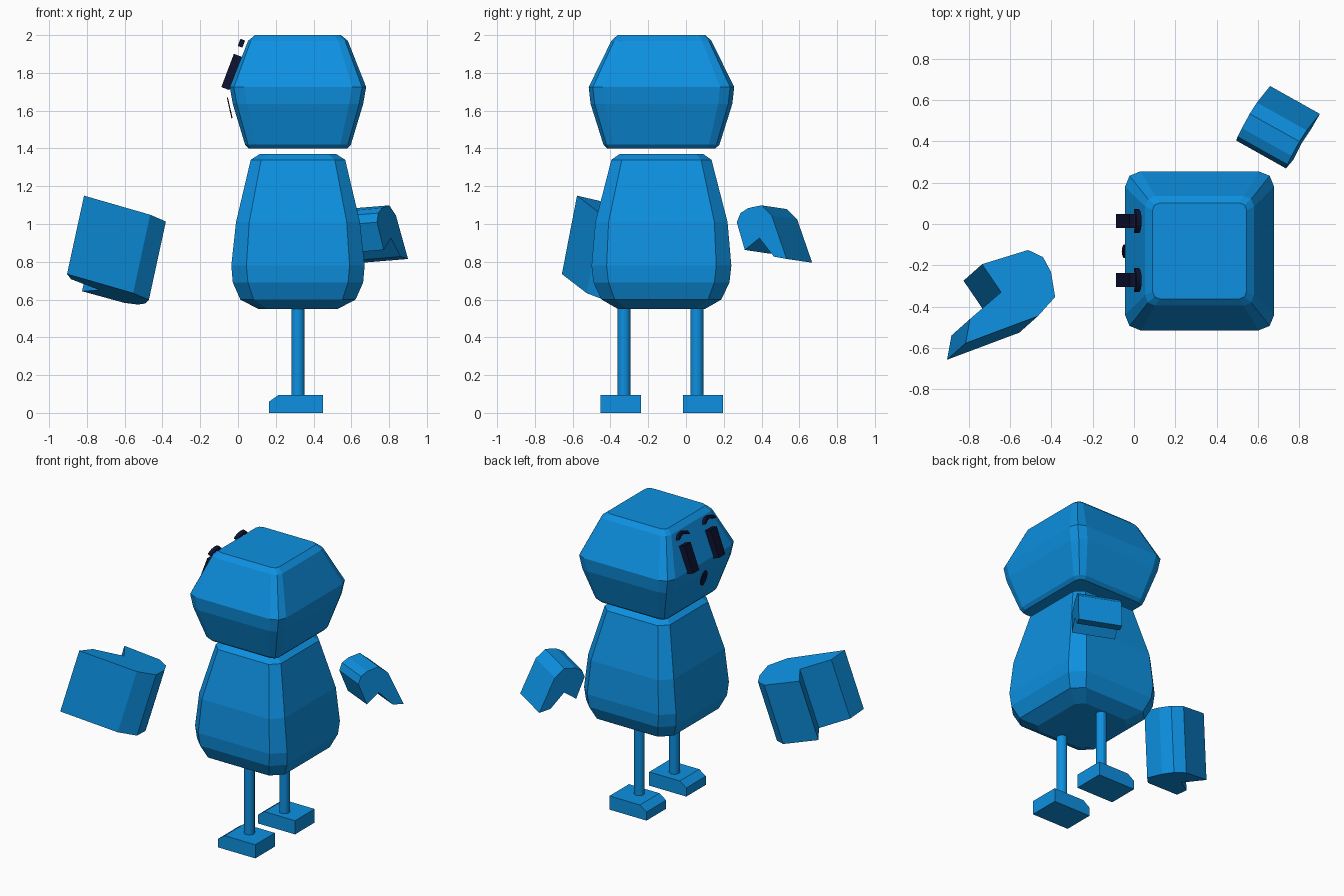
import bpy, bmesh, math
from mathutils import Vector

if "Cube" in bpy.data.objects:
    bpy.data.objects.remove(bpy.data.objects["Cube"])


def material(name, rgb):
    m = bpy.data.materials.new(name)
    m.diffuse_color = (*rgb, 1)
    m.use_nodes = True
    m.node_tree.nodes["Principled BSDF"].inputs["Base Color"].default_value = m.diffuse_color
    return m


BLUE = material("blue", (0.004, 0.28, 0.75))
DARK = material("dark_navy", (0.004, 0.006, 0.03))


def loft(name, rings, mat):
    """Skin a stack of equal-length point rings and cap both ends."""
    bm = bmesh.new()
    rows = [[bm.verts.new(p) for p in ring] for ring in rings]
    n = len(rows[0])
    for a, b in zip(rows, rows[1:]):
        for i in range(n):
            j = (i + 1) % n
            bm.faces.new((a[i], a[j], b[j], b[i]))
    bm.faces.new(rows[0])
    bm.faces.new(rows[-1])
    bmesh.ops.recalc_face_normals(bm, faces=bm.faces)
    me = bpy.data.meshes.new(name)
    bm.to_mesh(me)
    bm.free()
    me.materials.append(mat)
    ob = bpy.data.objects.new(name, me)
    bpy.context.collection.objects.link(ob)
    return ob


def prism(name, profile, origin, u, v, sweep, mat):
    """Extrude a 2D profile, laid out on axes u and v, along sweep."""
    o, u, v, s = (Vector(t) for t in (origin, u, v, sweep))
    base = [o + u * a + v * b for a, b in profile]
    return loft(name, [base, [p + s for p in base]], mat)


CX, CY = 0.3175, -0.13


def box_ring(z, hx, hy, c, rounded):
    """Rectangle with chamfered (or two-step rounded) corners."""
    k = 0.29 * c
    corner = [(hx, hy - c), (hx - k, hy - k), (hx - c, hy)]
    if not rounded:
        corner.pop(1)
    pts = []
    for sx, sy in ((1, 1), (-1, 1), (-1, -1), (1, -1)):
        seq = corner if sx * sy > 0 else corner[::-1]
        pts += [(CX + sx * x, CY + sy * y, z) for x, y in seq]
    return pts


# Head and body: z, half width x, half width y, corner size
HEAD = [(1.40, .26, .286, .04), (1.42, .28, .307, .055), (1.635, .345, .375, .075),
        (1.725, .361, .385, .075), (1.97, .264, .265, .05), (2.0, .2275, .2325, .035)]
BODY = [(.55, .21, .23, .05), (.60, .305, .317, .07), (.69, .345, .36, .08),
        (.78, .353, .37, .08), (1.01, .328, .35, .07), (1.34, .25, .265, .055),
        (1.37, .203, .222, .04)]
loft("head", [box_ring(*r, True) for r in HEAD], BLUE)
loft("body", [box_ring(*r, False) for r in BODY], BLUE)

# Legs and feet, toes toward -x
FOOT = [(.165, 0), (.45, 0), (.45, .095), (.215, .095), (.165, .06)]
for side, leg_y, foot_y in (("right", -.328, -.346), ("left", .058, .09)):
    circle = [(.034 * math.cos(i * math.tau / 16), .034 * math.sin(i * math.tau / 16))
              for i in range(16)]
    prism(side + "_leg", circle, (CX, leg_y, .09), (1, 0, 0), (0, 1, 0), (0, 0, .48), BLUE)
    prism(side + "_foot", FOOT, (0, foot_y - .107, 0), (1, 0, 0), (0, 0, 1), (0, .214, 0), BLUE)

# Hands: one hooked mitten profile (tip at origin), extruded in two poses
MITTEN = [(0, 0), (.387, 0), (.503, .058), (.531, .179), (.522, .26),
          (.466, .318), (.225, .332), (.261, .172), (.066, .103)]


def hand(name, tip, u, sweep, flip, scale):
    s = Vector(sweep)
    u = Vector(u).normalized()
    v = s.cross(u).normalized() * flip
    prism(name, [(a * scale, b * scale) for a, b in MITTEN], tip, u, v, s, BLUE)


hand("right_hand", (-.815, -.577, 1.15), (.35, .131, -.101), (-.09, -.08, -.415), -1, 1)
hand("left_hand", (.659, .668, .795), (-.064, -.08, .231), (.241, -.135, .02), 1, .65)

# Face, on the -x side and leaning with the head
UP = Vector((.354, 0, .935))
OUT = Vector((-.935, 0, .354))
EYE = [(-.034, -.094), (.034, -.094), (.034, .094), (-.034, .094)]
arc = [math.pi * i / 10 for i in range(11)]
BROW = [(.058 * math.cos(t), .04 * math.sin(t)) for t in arc]
BROW += [(.043 * math.cos(t), .02 * math.sin(t)) for t in reversed(arc[1:-1])]
for side, y in (("right", -.272), ("left", .014)):
    eye = Vector((-.034, y, 1.805)) - OUT * .0225
    prism(side + "_eye", EYE, eye, (0, 1, 0), UP, OUT * .045, DARK)
    brow = Vector((.018, y, 1.957)) - OUT * .013 - UP * .02
    prism(side + "_eyebrow", BROW, brow, (0, 1, 0), UP, OUT * .026, DARK)

MOUTH = [(.033 * math.cos(i * math.tau / 16), .056 * math.sin(i * math.tau / 16))
         for i in range(16)]
prism("mouth", MOUTH, (-.041, -.132, 1.615), (0, 1, 0), (-.22, 0, .975), (-.006, 0, -.001), DARK)
